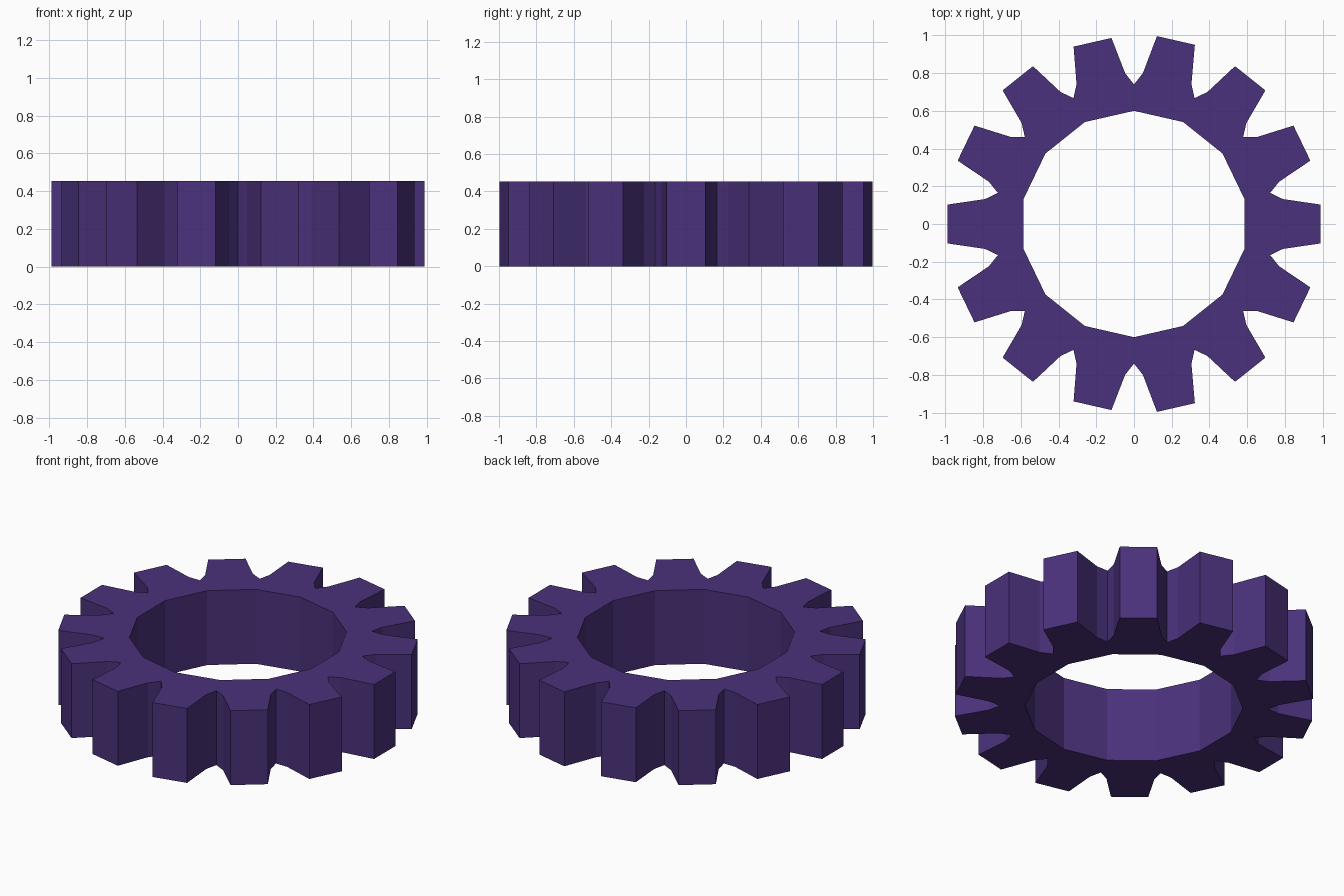
import bpy, bmesh, math
from mathutils import Vector, Matrix

if "Cube" in bpy.data.objects:
    bpy.data.objects.remove(bpy.data.objects["Cube"])

TEETH = 14
HEIGHT = 0.453
STEP = 2 * math.pi / TEETH

purple = bpy.data.materials.new("deep purple")
purple.diffuse_color = (0.068, 0.031, 0.196, 1)
purple.use_nodes = True
purple.node_tree.nodes["Principled BSDF"].inputs["Base Color"].default_value = purple.diffuse_color

bm = bmesh.new()


def ring_verts(points, z):
    return [bm.verts.new((p.x, p.y, z)) for p in points]


# Outline of the teeth and the faceted bore, one tooth per step
outer, inner = [], []
for i in range(TEETH):
    rot = Matrix.Rotation(i * STEP, 2)
    tip = 0.998 if i in (3, 11) else 0.988  # two slightly longer teeth
    gap = (0.74 * math.cos(STEP / 2), -0.74 * math.sin(STEP / 2))
    for p in (gap, (0.79, -0.132), (tip, -0.103), (tip, 0.103), (0.79, 0.132)):
        outer.append(rot @ Vector(p))
    inner.append(rot @ Vector((0.6 * math.cos(STEP / 2), -0.6 * math.sin(STEP / 2))))

ob, ot = ring_verts(outer, 0), ring_verts(outer, HEIGHT)
ib, it = ring_verts(inner, 0), ring_verts(inner, HEIGHT)

# Tooth walls and bore walls
for b, t in ((ob, ot), (ib, it)):
    n = len(b)
    for i in range(n):
        j = (i + 1) % n
        bm.faces.new((b[i], b[j], t[j], t[i]))

# Top and bottom: a body segment and a tooth for each step
for o, c in ((ob, ib), (ot, it)):
    for i in range(TEETH):
        j = (i + 1) % TEETH
        k = 5 * i
        g = o[5 * j]
        bm.faces.new((c[i], o[k], o[k + 1], o[k + 4], g, c[j]))
        bm.faces.new((o[k + 1], o[k + 2], o[k + 3], o[k + 4]))

bmesh.ops.recalc_face_normals(bm, faces=bm.faces)
mesh = bpy.data.meshes.new("gear_ring")
bm.to_mesh(mesh)
bm.free()
mesh.materials.append(purple)
bpy.context.collection.objects.link(bpy.data.objects.new("gear_ring", mesh))
